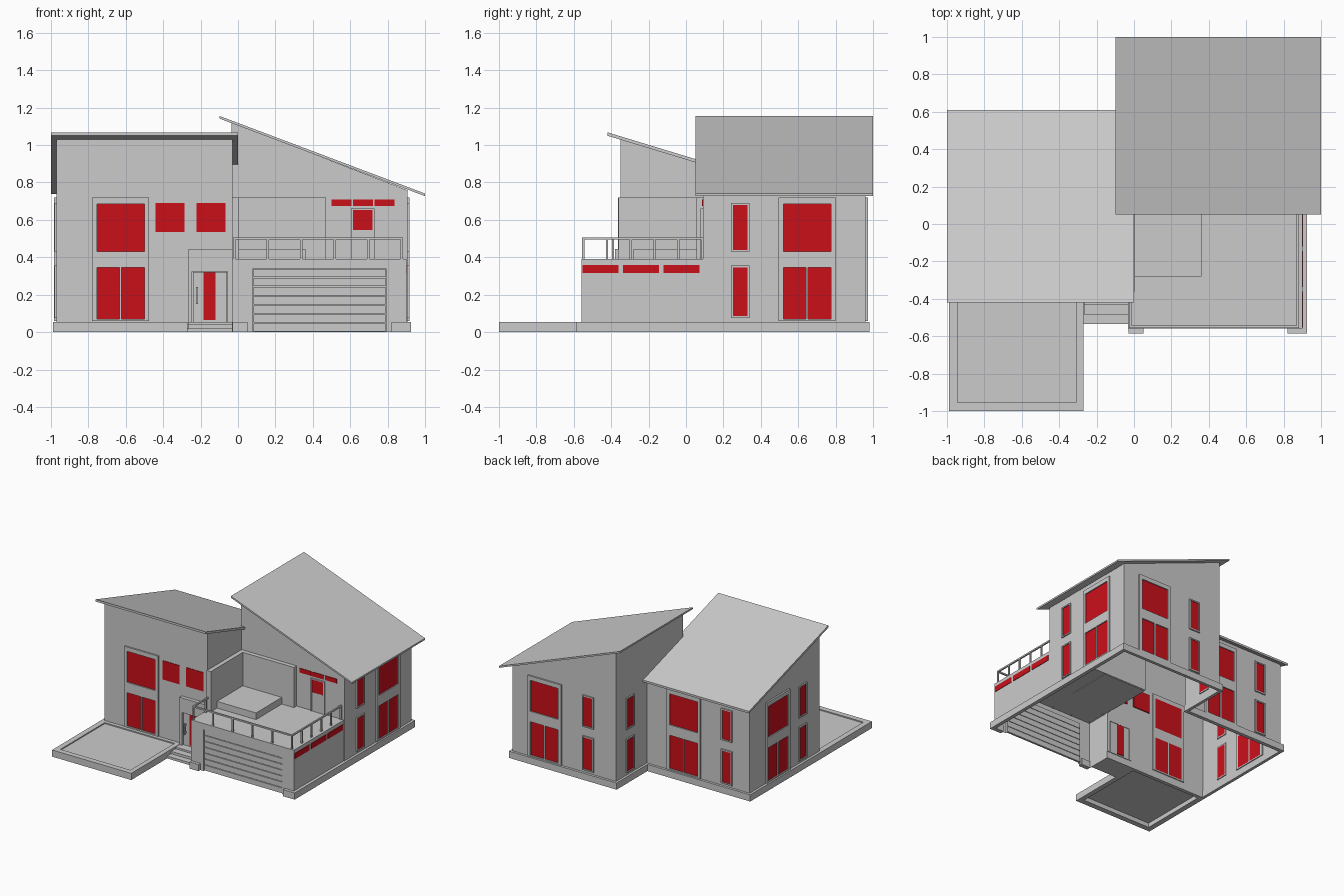
import bpy, bmesh

if "Cube" in bpy.data.objects:
    bpy.data.objects.remove(bpy.data.objects["Cube"])

red = bpy.data.materials.new("red_glass")
red.diffuse_color = (0.6, 0.005, 0.01, 1)
red.use_nodes = True
red.node_tree.nodes["Principled BSDF"].inputs["Base Color"].default_value = red.diffuse_color


def finish(name, bm, mat=None):
    bmesh.ops.recalc_face_normals(bm, faces=bm.faces)
    me = bpy.data.meshes.new(name)
    bm.to_mesh(me)
    bm.free()
    ob = bpy.data.objects.new(name, me)
    bpy.context.collection.objects.link(ob)
    if mat:
        me.materials.append(mat)
    return ob


def boxes(name, items, mat=None):
    """One object from several (x0, x1, y0, y1, z0, z1) boxes."""
    bm = bmesh.new()
    for x0, x1, y0, y1, z0, z1 in items:
        vs = bmesh.ops.create_cube(bm, size=1)["verts"]
        for v in vs:
            v.co = (x0 if v.co.x < 0 else x1, y0 if v.co.y < 0 else y1, z0 if v.co.z < 0 else z1)
    return finish(name, bm, mat)


def prism(name, profile, axis, lo, hi):
    """Extrude an (a, z) profile along x or y."""
    bm = bmesh.new()
    pt = (lambda a, z, d: (d, a, z)) if axis == "x" else (lambda a, z, d: (a, d, z))
    f = bm.faces.new([bm.verts.new(pt(a, z, lo)) for a, z in profile])
    new = bmesh.ops.extrude_face_region(bm, geom=[f])["geom"]
    vec = (hi - lo, 0, 0) if axis == "x" else (0, hi - lo, 0)
    bmesh.ops.translate(bm, verts=[g for g in new if isinstance(g, bmesh.types.BMVert)], vec=vec)
    return finish(name, bm)


def boolean(target, other, op):
    m = target.modifiers.new(op, "BOOLEAN")
    m.operation, m.object, m.solver = op, other, "EXACT"
    bpy.context.view_layer.objects.active = target
    bpy.ops.object.modifier_apply(modifier=m.name)
    bpy.data.objects.remove(other)


# Hollow wall shell: two wings with sloping tops and the garage, open underneath
lz = lambda y: 1.053 - 0.304 * (y + 0.42)
rz = lambda x: 1.146 - 0.385 * (x + 0.1)
walls = prism("walls", [(-.35, 0), (.56, 0), (.56, lz(.56)), (-.35, lz(-.35))], "x", -.97, -.03)
boolean(walls, prism("right_wing", [(-.036, 0), (.905, 0), (.905, rz(.905)), (-.036, rz(-.036))],
                     "y", .09, .96), "UNION")
boolean(walls, boxes("garage", [(-.033, .9, -.56, .3, 0, .39)]), "UNION")
boolean(walls, boxes("door_recess", [(.08, .79, -.7, -.54, -.1, .34)]), "DIFFERENCE")
bm = bmesh.new()
bm.from_mesh(walls.data)
bmesh.ops.delete(bm, geom=[f for f in bm.faces if all(v.co.z < .001 for v in f.verts)], context="FACES")
bm.to_mesh(walls.data)
bm.free()

# Sloping roofs
prism("left_roof", [(-.42, 1.05), (.61, .738), (.61, .755), (-.42, 1.068)], "x", -1, 0)
prism("right_roof", [(-.1, 1.142), (1, .727), (1, .741), (-.1, 1.156)], "y", .05, 1)

# Plinth around the outline
boxes("plinth", [
    (-.99, -.965, -.37, .58, 0, .055), (-.99, -.03, .55, .58, 0, .055),
    (-.055, -.03, .56, .98, 0, .055), (-.055, .925, .955, .98, 0, .055),
    (.895, .925, -.585, .98, 0, .055), (.82, .925, -.585, -.55, 0, .055),
    (-.03, .05, -.585, -.55, 0, .055)])

# Patio with raised rim, and entrance steps
boxes("patio", [
    (-.99, -.945, -1, -.35, 0, .055), (-.31, -.27, -1, -.35, 0, .055),
    (-.945, -.31, -1, -.955, 0, .055), (-.945, -.31, -.38, -.35, 0, .055),
    (-.945, -.31, -.955, -.38, .036, .046)])
boxes("entrance_steps", [(-.27, -.03, -.535, -.35, 0, .02), (-.268, -.03, -.485, -.35, .02, .04),
                         (-.266, -.03, -.43, -.35, .04, .055)])

# Entrance surround, door and handle
boxes("entrance_surround", [(-.265, -.245, -.38, -.345, .055, .445), (-.055, -.03, -.38, -.345, .055, .445),
                            (-.245, -.055, -.38, -.345, .325, .445)])
boxes("entrance_door", [(-.24, -.06, -.362, -.345, .055, .322)])
boxes("door_handle", [(-.225, -.215, -.385, -.375, .15, .24), (-.225, -.215, -.376, -.36, .16, .17),
                      (-.225, -.215, -.376, -.36, .22, .23)])
boxes("entrance_glass", [(-.185, -.12, -.366, -.34, .065, .32)], red)

# Garage door slats
boxes("garage_door", [(.082, .788, -.552, -.535, i * .0485 + .003, i * .0485 + .0465) for i in range(7)])

# Terrace: low box, raised wall panels in the corner, railing
boxes("terrace_box", [(-.03, .36, -.28, .09, .385, .445)])
boxes("corner_panels", [(-.032, .005, -.36, .055, .39, .72), (-.032, .47, .055, .095, .39, .72)])
px = [-.02 + i * .179 for i in range(6)]
py = [-.55 + i * .127 for i in range(6)]
t = .006
posts = [(x, -.55) for x in px] + [(px[-1], y) for y in py[1:]] + [(px[0], -.39)]
boxes("railing", [(x - t, x + t, y - t, y + t, .385, .495) for x, y in posts] + [
    (px[0] - t, px[-1] + t, -.55 - t, -.55 + t, .494, .506),
    (px[-1] - t, px[-1] + t, -.55, .09, .494, .506),
    (px[0] - t, px[0] + t, -.55, -.36, .494, .506)])


def on_wall(face, pos, u0, u1, z0, z1, out, back=.008):
    """Box lying on a wall: face is the outward direction, u runs along the wall."""
    s = 1 if face[0] == "+" else -1
    a, b = sorted((pos - s * back, pos + s * out))
    return (a, b, u0, u1, z0, z1) if face[1] == "x" else (u0, u1, a, b, z0, z1)


def tall_window(name, face, pos, u):
    """Large pane above a pair of panes, in one tall raised frame; u is the left edge."""
    fr = [(0, .025, .06, .72), (.28, .305, .06, .72), (.025, .28, .685, .72), (.025, .28, .345, .43),
          (.025, .28, .06, .07), (.147, .158, .07, .345)]
    gl = [(.025, .28, .43, .685), (.025, .147, .07, .345), (.158, .28, .07, .345)]
    boxes(name + "_frame", [on_wall(face, pos, u + a, u + b, c, d, .013) for a, b, c, d in fr])
    boxes(name + "_glass", [on_wall(face, pos, u + a, u + b, c, d, .004) for a, b, c, d in gl], red)


def narrow_windows(name, face, pos, u):
    """Two narrow framed windows, one above the other."""
    fr, gl = [], []
    for z0, z1 in ((.085, .345), (.44, .68)):
        fr += [(0, .01, z0 - .01, z1 + .01), (.09, .1, z0 - .01, z1 + .01),
               (.01, .09, z0 - .01, z0), (.01, .09, z1, z1 + .01)]
        gl.append((.01, .09, z0, z1))
    boxes(name + "_frame", [on_wall(face, pos, u + a, u + b, c, d, .011) for a, b, c, d in fr])
    boxes(name + "_glass", [on_wall(face, pos, u + a, u + b, c, d, .004) for a, b, c, d in gl], red)


# Tall and narrow windows on every side
tall_window("front_tall_window", "-y", -.35, -.78)
tall_window("right_tall_window", "+x", .905, .495)
tall_window("right_back_tall_window", "+y", .96, .455)
tall_window("left_back_tall_window", "+y", .56, -.53)
tall_window("left_tall_window", "-x", -.97, .05)
narrow_windows("right_narrow_window", "+x", .905, .24)
narrow_windows("right_back_narrow_window", "+y", .96, .165)
narrow_windows("right_wing_left_narrow_window", "-x", -.036, .73)
narrow_windows("left_back_narrow_window", "+y", .56, -.815)
narrow_windows("left_narrow_window", "-x", -.97, -.175)

# Small front windows and garage side strip windows
boxes("small_front_windows", [on_wall("-y", -.35, u, u + .155, .535, .69, .004) for u in (-.44, -.223)], red)
boxes("garage_windows", [on_wall("+x", .9, u, u + .193, .315, .36, .004) for u in (-.553, -.338, -.121)], red)

# Terrace door with its window and the strip windows above
boxes("terrace_door", [(.605, .615, .078, .1, .39, .66), (.72, .73, .078, .1, .39, .66),
                       (.615, .72, .078, .1, .652, .66), (.615, .72, .084, .1, .39, .545)])
boxes("terrace_glass", [(.615, .72, .085, .1, .545, .652)] +
      [(u, u + .106, .085, .1, .675, .71) for u in (.5, .615, .73)], red)
